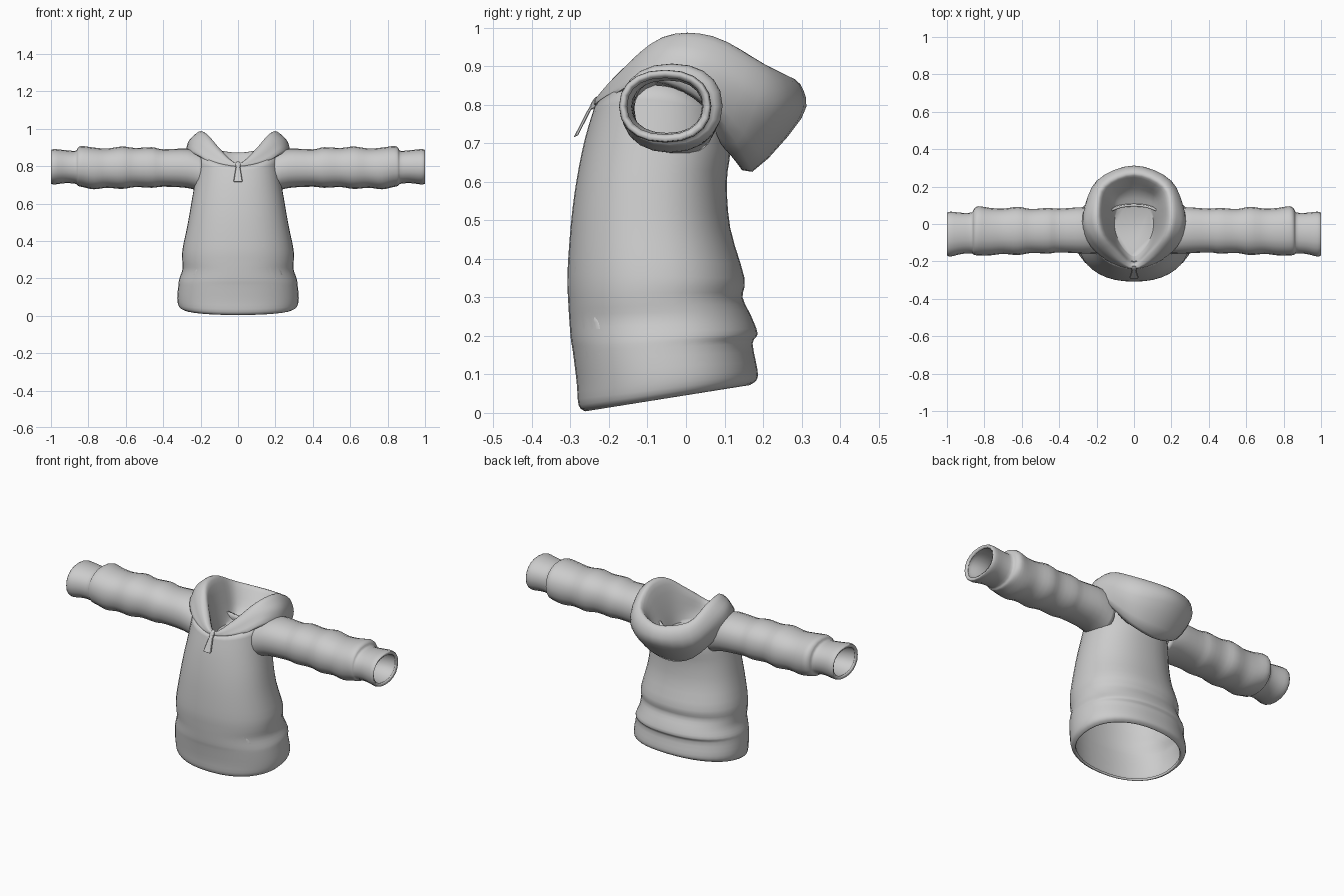
import bpy, bmesh, math
from mathutils import Vector
from mathutils.bvhtree import BVHTree

if "Cube" in bpy.data.objects:
    bpy.data.objects.remove(bpy.data.objects["Cube"])

fabric = bpy.data.materials.new("grey fabric")
fabric.use_nodes = True
GREY = (0.6, 0.6, 0.6, 1)
fabric.diffuse_color = GREY
fabric.node_tree.nodes["Principled BSDF"].inputs["Base Color"].default_value = GREY


def spline(rows, steps, closed=False):
    """Smooth curve through rows of equal length."""
    pts = [Vector(r) for r in rows]
    n = len(pts)
    pick = (lambda i: pts[i % n]) if closed else (lambda i: pts[max(0, min(n - 1, i))])
    out = []
    for i in range(n if closed else n - 1):
        a, b, c, d = (pick(i + k) for k in (-1, 0, 1, 2))
        for s in range(steps):
            t = s / steps
            out.append(b + (c - a) * (t / 2) + (a * 2 - b * 5 + c * 4 - d) * (t * t / 2)
                       + (b * 3 - a - c * 3 + d) * (t ** 3 / 2))
    return out if closed else out + [pts[-1]]


def finish(name, bm, wall=0, angle=50):
    bmesh.ops.recalc_face_normals(bm, faces=bm.faces)
    mesh = bpy.data.meshes.new(name)
    bm.to_mesh(mesh)
    bm.free()
    mesh.materials.append(fabric)
    obj = bpy.data.objects.new(name, mesh)
    bpy.context.collection.objects.link(obj)
    if wall:
        mod = obj.modifiers.new("wall", 'SOLIDIFY')
        mod.thickness = wall
        mod.offset = -1
    bpy.ops.object.select_all(action='DESELECT')
    obj.select_set(True)
    bpy.context.view_layer.objects.active = obj
    bpy.ops.object.shade_smooth_by_angle(angle=math.radians(angle))
    return obj


def loft(rings, closed=True, cap=False):
    bm = bmesh.new()
    grid = [[bm.verts.new(p) for p in ring] for ring in rings]
    n = len(grid[0])
    for a, b in zip(grid, grid[1:]):
        for i in range(n if closed else n - 1):
            j = (i + 1) % n
            bm.faces.new((a[i], a[j], b[j], b[i]))
    if cap:
        bm.faces.new(grid[-1])
    return bm


def power(v, p):
    return math.copysign(abs(v) ** p, v)


# Torso: front y, front z, back y, back z, half width, raise at the shoulders
torso_rows = spline([
    (-.262, .004, .165, .072, .295, 0), (-.279, .02, .183, .085, .317, 0),
    (-.284, .08, .186, .11, .325, 0), (-.294, .16, .173, .18, .318, 0),
    (-.299, .19, .186, .205, .314, 0), (-.303, .24, .170, .25, .298, 0),
    (-.306, .29, .147, .30, .298, 0), (-.308, .36, .152, .35, .297, 0),
    (-.299, .49, .115, .48, .270, 0), (-.285, .60, .106, .60, .250, 0),
    (-.263, .71, .115, .68, .232, .01), (-.236, .80, .105, .76, .208, .07)], 3)
rings = []
for fy, fz, by, bz, half, lift in torso_rows:
    ring = []
    for k in range(40):
        a = math.tau * k / 40
        s, f = power(math.sin(a), .9), (1 - power(math.cos(a), .9)) / 2
        ring.append((half * s, fy + (by - fy) * f, fz + (bz - fz) * f + lift * s * s))
    rings.append(ring)
torso_bm = loft(rings)
surface = BVHTree.FromBMesh(torso_bm)
finish("torso", torso_bm, wall=.012)

# Sleeves: x, front y, back y, bottom z, top z, with soft folds and a cuff
sleeve_rows = spline([
    (.19, -.16, .08, .66, .87), (.27, -.158, .09, .683, .893), (.40, -.152, .082, .690, .890),
    (.46, -.158, .086, .684, .901), (.55, -.155, .080, .688, .897), (.62, -.166, .092, .678, .905),
    (.70, -.160, .082, .684, .894), (.77, -.168, .086, .676, .899), (.83, -.168, .095, .688, .907),
    (.855, -.165, .082, .694, .900), (.868, -.158, .062, .705, .882), (.92, -.160, .060, .709, .885),
    (.98, -.174, .066, .702, .891), (1, -.168, .060, .706, .886)], 3)
for side, name in ((1, "left_sleeve"), (-1, "right_sleeve")):
    rings = []
    for x, fy, by, lo, hi in sleeve_rows:
        rings.append([(side * x,
                       (fy + by) / 2 + (by - fy) / 2 * power(math.cos(math.tau * k / 20), .9),
                       (lo + hi) / 2 + (hi - lo) / 2 * power(math.sin(math.tau * k / 20), .9))
                      for k in range(20)])
    finish(name, loft(rings), wall=.018)

# Hood: half rings from front centre to back centre, base to rim to neck floor
hood_halves = [
    [(0, -.20, .79), (.12, -.15, .82), (.20, -.06, .85), (.20, .04, .80), (.13, .09, .70), (0, .115, .675)],
    [(0, -.236, .797), (.15, -.19, .825), (.25, -.09, .87), (.265, .05, .81), (.15, .15, .67), (0, .172, .626)],
    [(0, -.24, .806), (.13, -.19, .848), (.235, -.08, .925), (.272, .05, .90), (.20, .22, .78), (0, .30, .765)],
    [(0, -.238, .812), (.12, -.18, .875), (.21, -.07, .958), (.24, .07, .95), (.185, .235, .86), (0, .306, .836)],
    [(0, -.233, .814), (.10, -.17, .885), (.18, -.06, .976), (.20, .07, .978), (.16, .205, .905), (0, .27, .872)],
    [(0, -.215, .808), (.08, -.15, .87), (.15, -.06, .945), (.17, .08, .94), (.13, .18, .86), (0, .235, .84)],
    [(0, -.19, .76), (.07, -.14, .78), (.115, -.05, .80), (.12, .06, .79), (.10, .14, .77), (0, .165, .765)],
    [(0, -.17, .73), (.06, -.12, .73), (.10, -.04, .73), (.10, .04, .73), (.07, .08, .73), (0, .09, .73)]]
loops = []
for half in hood_halves:
    mirrored = [(-x, y, z) for x, y, z in half[-2:0:-1]]
    loops.append(spline(half + mirrored, 4, closed=True))
columns = [spline(col, 3) for col in zip(*loops)]
finish("hood", loft(list(zip(*columns)), cap=True), angle=70)

# Pocket lips: raised only along the slanted hand openings
for side, name in ((1, "left_pocket"), (-1, "right_pocket")):
    rows = []
    for edge_x, z in spline([(.238, .13), (.242, .18), (.232, .235), (.195, .275),
                             (.162, .32), (.142, .38)], 3):
        row = []
        for k in range(7):
            t = k / 6
            x = side * (edge_x - .07 * (1 - t))
            hit, normal, _, _ = surface.ray_cast(Vector((x, -1, z)), Vector((0, 1, 0)))
            normal = normal if normal.y < 0 else -normal
            fade = math.sin(math.pi * min(1, max(0, (z - .10) / .30)))
            row.append(hit + normal * (.010 * t * t * fade - .001))
        hit_in = row[-1] + Vector((side * .002, .012, 0))
        rows.append(row + [hit_in])
    finish(name, loft(rows, closed=False))


def block(name, sections):
    """Box strip through sections of centre y, z, half width and half depth."""
    bm = loft([[(-w, y - d, z - d / 2), (w, y - d, z - d / 2), (w, y + d, z + d / 2), (-w, y + d, z + d / 2)]
               for y, z, w, d in sections], cap=True)
    bm.faces.new([v for v in bm.verts][3::-1])
    bmesh.ops.bevel(bm, geom=bm.edges[:], offset=.002, segments=1, affect='EDGES')
    finish(name, bm, angle=30)


# Zip slider and hanging pull tab
block("zip_slider", [(-.230, .822, .009, .007), (-.238, .808, .014, .009), (-.244, .788, .010, .008)])
block("zip_pull", [(-.236, .812, .008, .005), (-.252, .785, .013, .006), (-.286, .718, .024, .006)])
